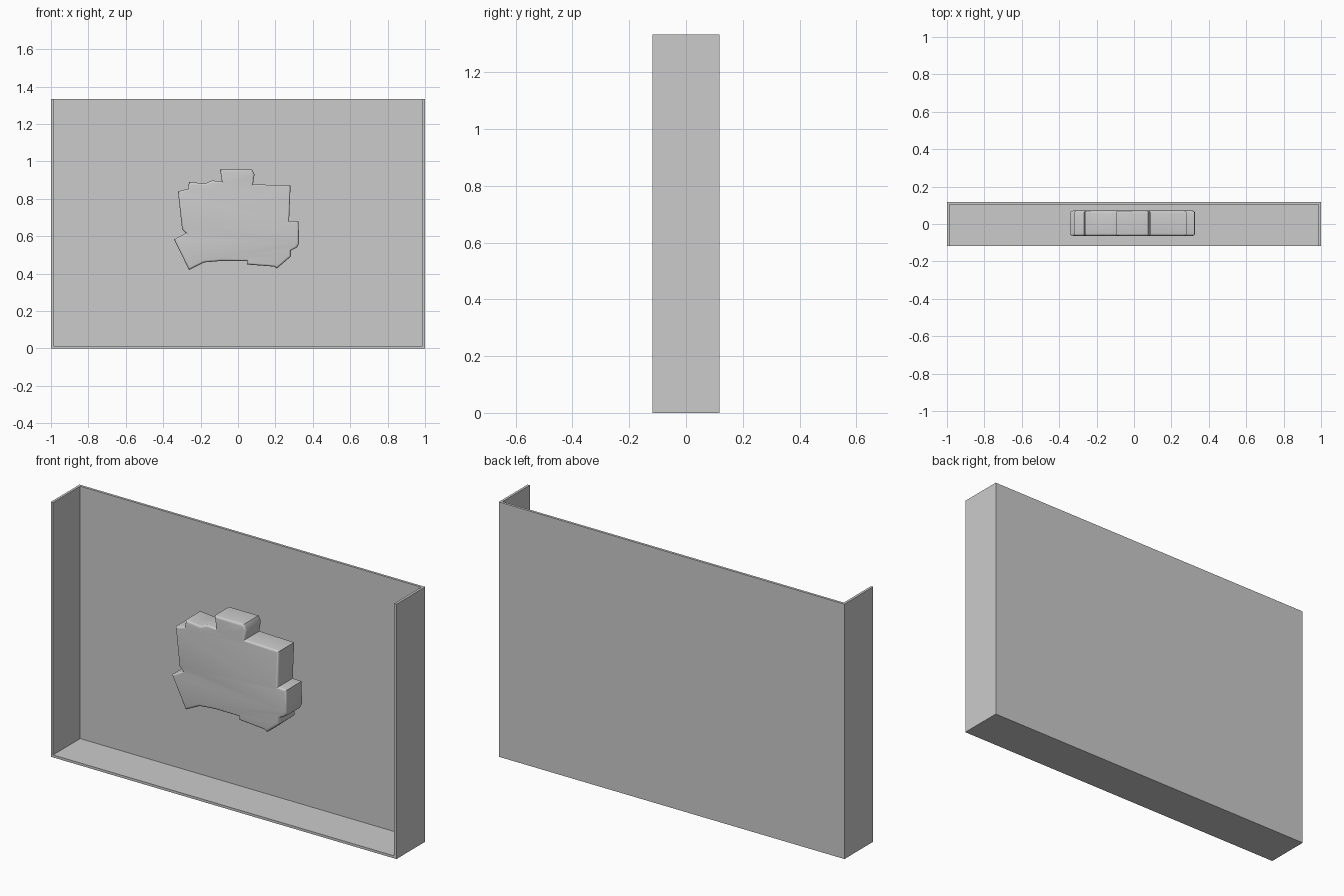
import bpy, bmesh, math
from mathutils import Matrix

if "Cube" in bpy.data.objects:
    bpy.data.objects.remove(bpy.data.objects["Cube"])

# Shallow tray: box without front and top faces, thickened inwards
W, D, H, T = 2.0, 0.237, 1.333, 0.013
bm = bmesh.new()
bmesh.ops.create_cube(bm, size=1, matrix=Matrix.Translation((0, 0, H / 2)) @ Matrix.Diagonal((W, D, H, 1)))
bm.normal_update()
bmesh.ops.delete(bm, geom=[f for f in bm.faces if f.normal.y < -0.5 or f.normal.z > 0.5],
                 context='FACES_ONLY')
mesh = bpy.data.meshes.new("tray")
bm.to_mesh(mesh)
bm.free()
tray = bpy.data.objects.new("tray", mesh)
bpy.context.collection.objects.link(tray)
solid = tray.modifiers.new("walls", 'SOLIDIFY')
solid.thickness = T
solid.offset = -1
solid.use_even_offset = True

# Irregular floating slab: front outline (x, z), clockwise from the top tab
outline = [(-.096, .957), (.075, .957), (.088, .93), (.08, .877), (.281, .872),
           (.273, .682), (.324, .68), (.326, .561), (.315, .54), (.283, .524),
           (.283, .492), (.24, .455), (.208, .428), (.193, .438), (.048, .449),
           (.048, .468), (-.091, .468), (-.182, .46), (-.262, .42), (-.342, .583),
           (-.278, .617), (-.299, .638), (-.321, .84), (-.267, .853), (-.262, .89),
           (-.176, .882), (-.139, .898), (-.086, .893)]
R, HALF = 0.012, 0.067
cu = bpy.data.curves.new("slab_outline", 'CURVE')
cu.dimensions = '2D'
cu.fill_mode = 'BOTH'
cu.extrude = HALF - R
cu.bevel_depth = R
cu.bevel_resolution = 3
cu.offset = -R
sp = cu.splines.new('POLY')
sp.points.add(len(outline) - 1)
for p, (x, z) in zip(sp.points, outline):
    p.co = (x, z, 0, 1)
sp.use_cyclic_u = True
helper = bpy.data.objects.new("slab_outline", cu)
bpy.context.collection.objects.link(helper)

# Convert to a welded, smooth-edged mesh standing upright
slab_mesh = bpy.data.meshes.new_from_object(helper.evaluated_get(bpy.context.evaluated_depsgraph_get()))
bpy.data.objects.remove(helper)
slab_mesh.transform(Matrix.Translation((0, 0.004, 0)) @ Matrix.Rotation(math.pi / 2, 4, 'X'))
bm = bmesh.new()
bm.from_mesh(slab_mesh)
bmesh.ops.remove_doubles(bm, verts=bm.verts, dist=1e-5)
bmesh.ops.recalc_face_normals(bm, faces=bm.faces)
bm.to_mesh(slab_mesh)
bm.free()
slab = bpy.data.objects.new("floating_slab", slab_mesh)
bpy.context.collection.objects.link(slab)
bpy.context.view_layer.objects.active = slab
slab.select_set(True)
bpy.ops.object.shade_smooth_by_angle(angle=math.radians(35))
